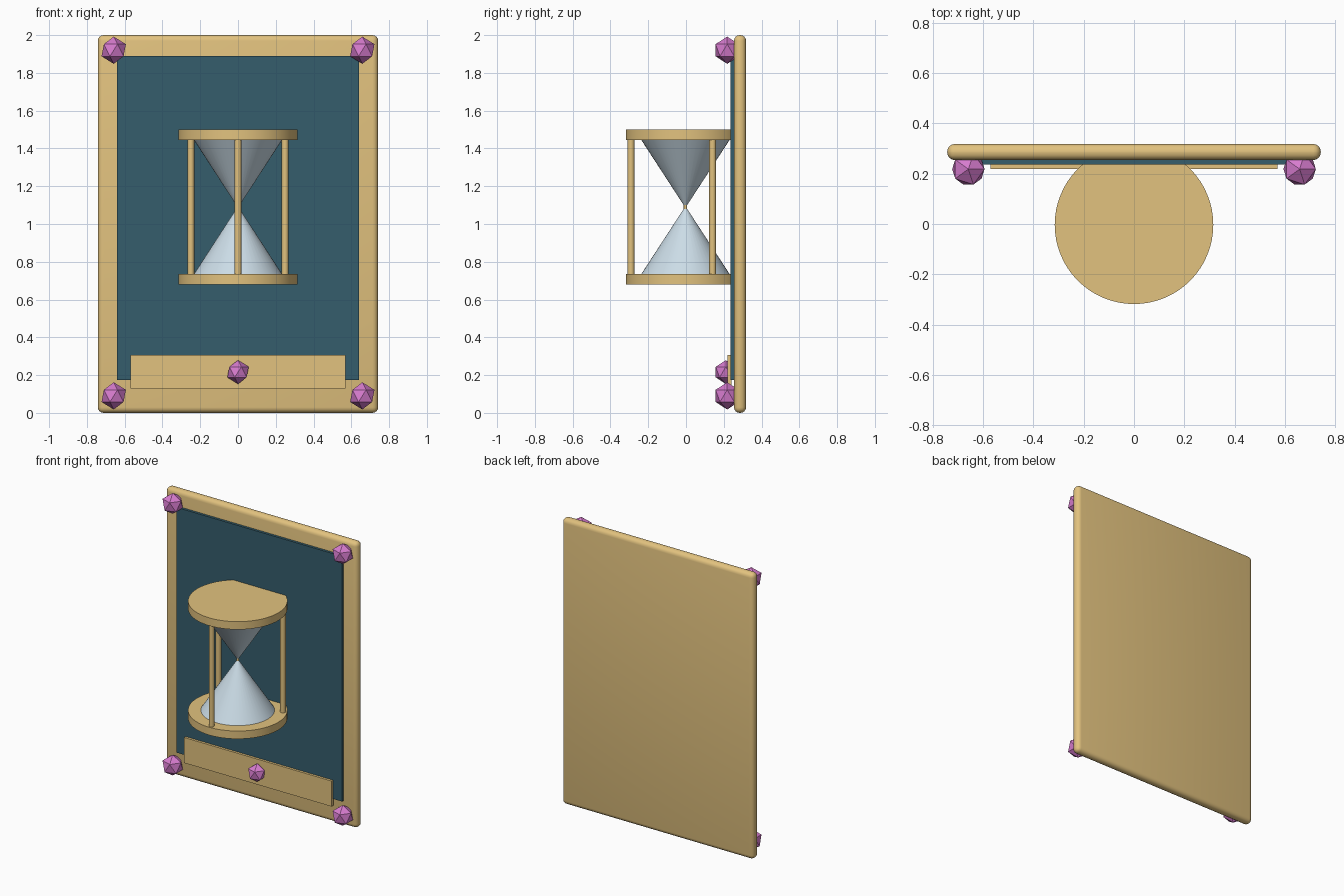
import bpy, math

if "Cube" in bpy.data.objects:
    bpy.data.objects.remove(bpy.data.objects["Cube"])


def material(name, rgb):
    m = bpy.data.materials.new(name)
    m.diffuse_color = (*rgb, 1)
    m.use_nodes = True
    m.node_tree.nodes["Principled BSDF"].inputs["Base Color"].default_value = m.diffuse_color
    return m


GOLD = material("gold", (0.76, 0.54, 0.21))
TEAL = material("teal", (0.035, 0.11, 0.15))
PINK = material("pink_gem", (0.68, 0.2, 0.62))
GLASS = material("pale_glass", (0.6, 0.72, 0.8))


def finish(name, mat, smooth=False):
    o = bpy.context.object
    o.name = name
    o.data.materials.append(mat)
    if smooth:
        bpy.ops.object.shade_smooth_by_angle(angle=math.radians(40))
    return o


def box(name, lo, hi, mat, bevel=0):
    bpy.ops.mesh.primitive_cube_add(size=1, location=[(a + b) / 2 for a, b in zip(lo, hi)])
    o = bpy.context.object
    o.scale = [b - a for a, b in zip(lo, hi)]
    bpy.ops.object.transform_apply(location=False, rotation=False, scale=True)
    if bevel:
        mod = o.modifiers.new("rounded_edges", 'BEVEL')
        mod.width = bevel
        mod.segments = 4
        bpy.ops.object.modifier_apply(modifier=mod.name)
    return finish(name, mat, bool(bevel))


def turned(name, x, y, z0, z1, r0, r1, mat, sides=48):
    bpy.ops.mesh.primitive_cone_add(vertices=sides, radius1=r0, radius2=r1,
                                    depth=z1 - z0, location=(x, y, (z0 + z1) / 2))
    return finish(name, mat, True)


def gem(name, x, y, z, r):
    bpy.ops.mesh.primitive_ico_sphere_add(subdivisions=1, radius=r, location=(x, y, z))
    return finish(name, PINK)


# Card: rounded backing board, raised teal panel, name plate
box("backing_board", (-0.742, 0.254, 0), (0.742, 0.318, 2), GOLD, 0.03)
box("front_panel", (-0.64, 0.236, 0.175), (0.64, 0.262, 1.89), TEAL)
box("name_plate", (-0.57, 0.219, 0.128), (0.57, 0.241, 0.306), GOLD)

# Gems at the corners and on the plate
for sx, side in ((-1, "left"), (1, "right")):
    for z, level in ((0.09, "lower"), (1.92, "upper")):
        gem(f"{level}_{side}_gem", sx * 0.658, 0.218, z, 0.072)
gem("plate_gem", 0, 0.211, 0.216, 0.063)

# Hourglass end discs
CY = -0.003
turned("bottom_disc", 0, CY, 0.68, 0.735, 0.315, 0.315, GOLD, 64)
turned("top_disc", 0, CY, 1.445, 1.50, 0.315, 0.315, GOLD, 64)

# Glass bulbs and the neck between them
turned("lower_bulb", 0, CY, 0.73, 1.085, 0.237, 0.006, GLASS)
turned("upper_bulb", 0, CY, 1.095, 1.45, 0.006, 0.237, GLASS)
turned("neck", 0, CY, 1.07, 1.11, 0.009, 0.009, GOLD, 16)

# Three posts around the bulbs
for i in range(3):
    a = math.radians(-90 + 120 * i)
    turned(f"post_{i + 1}", 0.288 * math.cos(a), CY + 0.288 * math.sin(a),
           0.72, 1.46, 0.018, 0.018, GOLD, 16)
